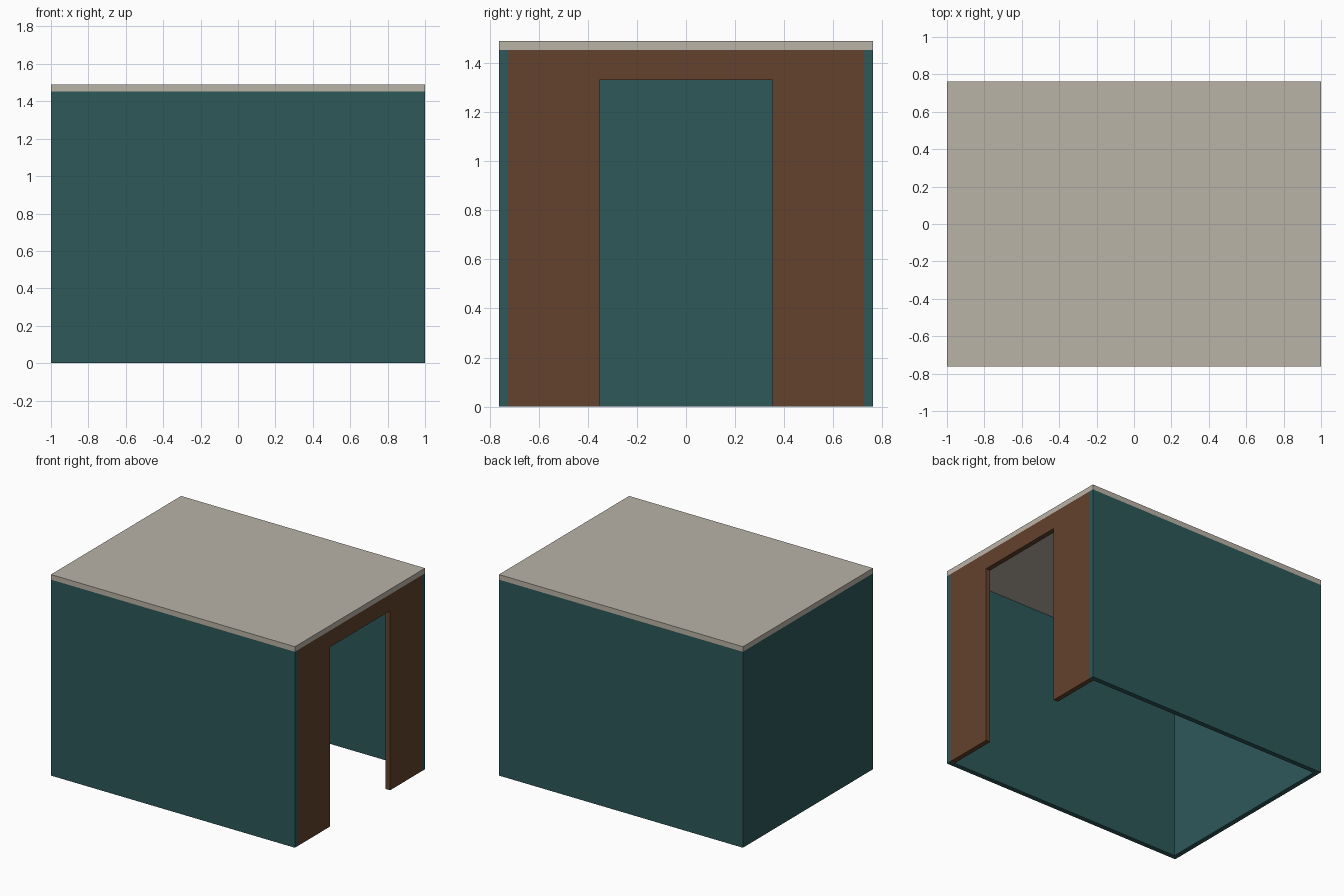
import bpy, bmesh

if "Cube" in bpy.data.objects:
    bpy.data.objects.remove(bpy.data.objects["Cube"])

W, D, H, T = 1.0, 0.762, 1.452, 0.036   # half width, half depth, wall height, thickness
ROOF_TOP = 1.49
DOOR_Y, DOOR_Z = 0.353, 1.33


def material(name, rgb):
    lin = [((c / 255 + 0.055) / 1.055) ** 2.4 for c in rgb]
    m = bpy.data.materials.new(name)
    m.diffuse_color = (*lin, 1)
    m.use_nodes = True
    m.node_tree.nodes["Principled BSDF"].inputs["Base Color"].default_value = m.diffuse_color
    return m


teal = material("dark teal", (46, 88, 90))
brown = material("wood brown", (99, 66, 45))
stone = material("pale stone", (186, 179, 167))


def prism(name, outline, mat, offset):
    """Extrude a flat outline by an offset vector."""
    bm = bmesh.new()
    face = bm.faces.new([bm.verts.new(p) for p in outline])
    ext = bmesh.ops.extrude_face_region(bm, geom=[face])
    verts = [g for g in ext["geom"] if isinstance(g, bmesh.types.BMVert)]
    bmesh.ops.translate(bm, verts=verts, vec=offset)
    bmesh.ops.recalc_face_normals(bm, faces=bm.faces)
    me = bpy.data.meshes.new(name)
    bm.to_mesh(me)
    bm.free()
    me.materials.append(mat)
    ob = bpy.data.objects.new(name, me)
    bpy.context.collection.objects.link(ob)
    return ob


def slab(name, x0, x1, y0, y1, z0, z1, mat):
    base = [(x0, y0, z0), (x1, y0, z0), (x1, y1, z0), (x0, y1, z0)]
    return prism(name, base, mat, (0, 0, z1 - z0))


# Long walls and closed end wall
slab("front_wall", -W, W, -D, -D + T, 0, H, teal)
slab("back_wall", -W, W, D - T, D, 0, H, teal)
slab("end_wall", -W, -W + T, -D + T, D - T, 0, H, teal)

# Entrance wall with doorway
i = D - T
arch = [(-i, 0), (-DOOR_Y, 0), (-DOOR_Y, DOOR_Z), (DOOR_Y, DOOR_Z),
        (DOOR_Y, 0), (i, 0), (i, H), (-i, H)]
prism("entrance_wall", [(W - T, y, z) for y, z in arch], brown, (T, 0, 0))

# Flat roof
slab("roof", -W, W, -D, D, H, ROOF_TOP, stone)
